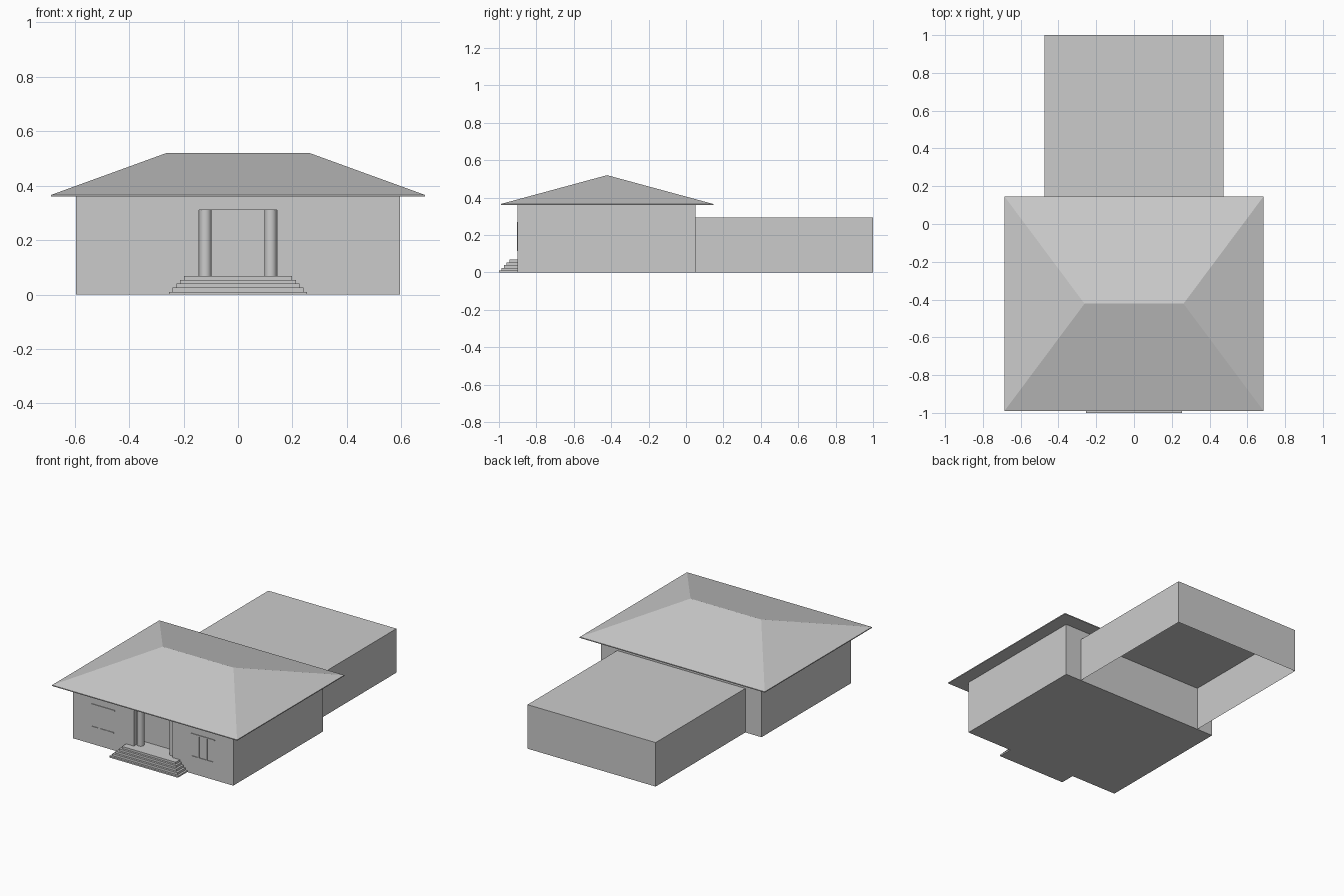
import bpy, bmesh, math

if "Cube" in bpy.data.objects:
    bpy.data.objects.remove(bpy.data.objects["Cube"])


def make_object(name, bm):
    bmesh.ops.recalc_face_normals(bm, faces=bm.faces)
    mesh = bpy.data.meshes.new(name)
    bm.to_mesh(mesh)
    bm.free()
    ob = bpy.data.objects.new(name, mesh)
    bpy.context.collection.objects.link(ob)
    return ob


def box(name, x, y, z):
    bm = bmesh.new()
    bmesh.ops.create_cube(bm, size=1)
    for v in bm.verts:
        v.co = [r[0] if c < 0 else r[1] for c, r in zip(v.co, (x, y, z))]
    return make_object(name, bm)


# Main hall with the entrance recess cut into the front
hall = box("main_hall", (-0.595, 0.595), (-0.9, 0.05), (0, 0.362))
cutter = box("porch_cutter", (-0.143, 0.143), (-1.0, -0.81), (0.068, 0.31))
cutter.hide_render = True
cutter.hide_viewport = True
cut = hall.modifiers.new("porch_recess", 'BOOLEAN')
cut.operation = 'DIFFERENCE'
cut.solver = 'EXACT'
cut.object = cutter

# Rear wing, open underneath
bm = bmesh.new()
wing = box("rear_wing", (-0.475, 0.475), (0.05, 1.0), (0, 0.295))
bm.from_mesh(wing.data)
bm.normal_update()
bmesh.ops.delete(bm, geom=[f for f in bm.faces if f.normal.z < -0.5], context='FACES_ONLY')
bm.to_mesh(wing.data)
bm.free()

# Hipped roof: eave rectangle, thin fascia, short ridge
bm = bmesh.new()
rings = []
for z in (0.36, 0.366):
    rings.append([bm.verts.new((x, y, z)) for x, y in
                  ((-0.686, -0.99), (0.686, -0.99), (0.686, 0.146), (-0.686, 0.146))])
low, up = rings
left, right = [bm.verts.new((x, -0.422, 0.52)) for x in (-0.262, 0.262)]
bm.faces.new(low)
for i in range(4):
    j = (i + 1) % 4
    bm.faces.new((low[i], low[j], up[j], up[i]))
bm.faces.new((up[0], up[1], right, left))
bm.faces.new((up[1], up[2], right))
bm.faces.new((up[2], up[3], left, right))
bm.faces.new((up[3], up[0], left))
make_object("hip_roof", bm)

# Front steps, each narrower and set back from the one below
tops = (0, 0.01, 0.025, 0.04, 0.054, 0.068)
for i in range(5):
    w = 0.254 - 0.0138 * i
    box(f"front_step_{i + 1}", (-w, w), (-1.0 + 0.0138 * i, -0.9), (tops[i], tops[i + 1]))

for side, s in (("left", -1), ("right", 1)):
    # Porch columns
    bpy.ops.mesh.primitive_cylinder_add(vertices=32, radius=0.0225, depth=0.242,
                                        location=(s * 0.12, -0.86, 0.189))
    column = bpy.context.object
    column.name = f"{side}_column"
    bpy.ops.object.shade_smooth_by_angle(angle=math.radians(40))

    # Slim window trim: lintel, sill and two uprights
    cx = s * 0.37
    face = (-0.904, -0.899)
    box(f"{side}_window_lintel", (cx - 0.088, cx + 0.088), face, (0.262, 0.27))
    box(f"{side}_window_sill", (cx - 0.08, cx + 0.08), face, (0.114, 0.12))
    for k in (-1, 1):
        u = cx + k * 0.03
        box(f"{side}_window_upright", (u - 0.004, u + 0.004), face, (0.12, 0.262))
